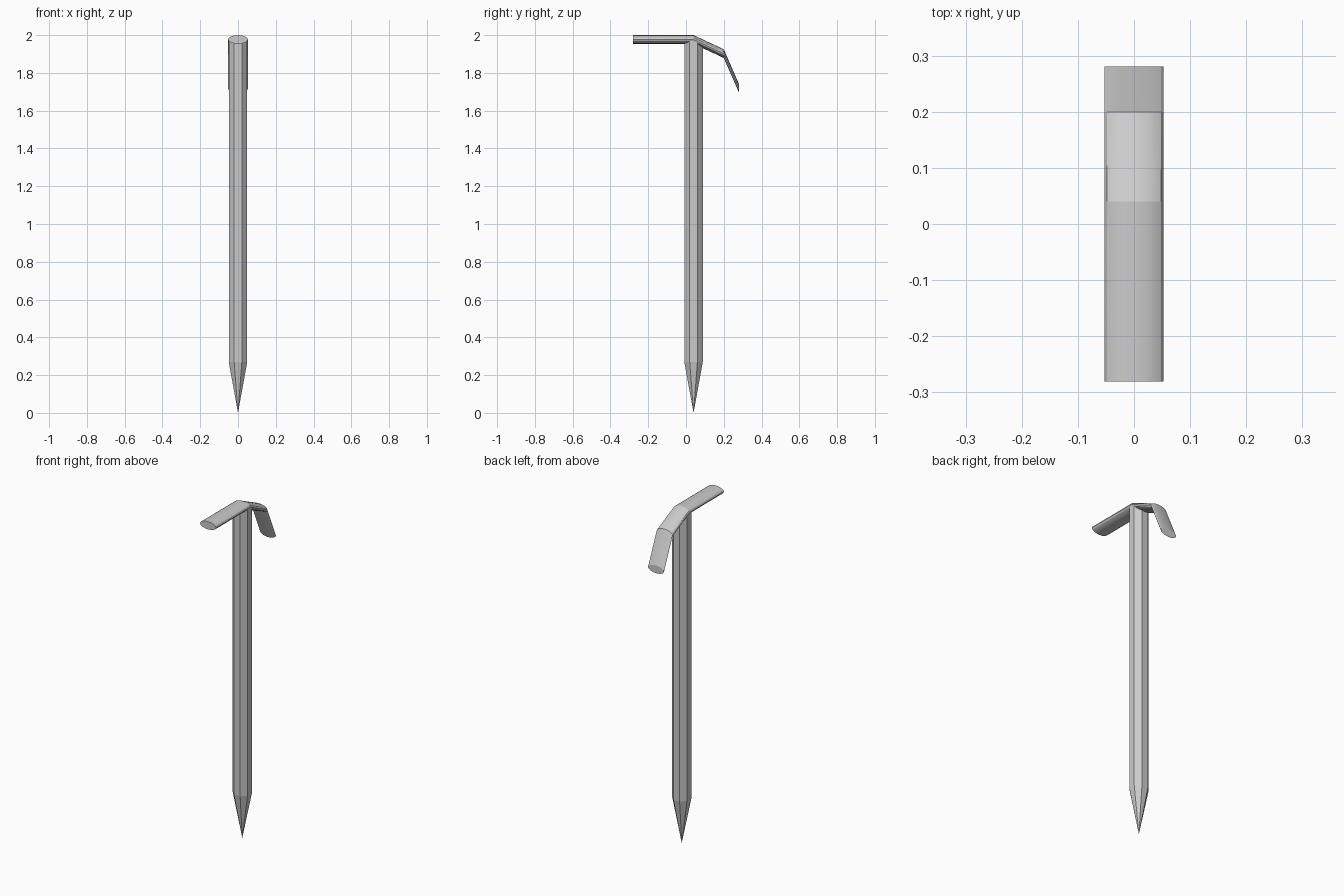
import bpy, bmesh
from math import sin, cos, pi

if "Cube" in bpy.data.objects:
    bpy.data.objects.remove(bpy.data.objects["Cube"])


def make_object(name, bm):
    bmesh.ops.recalc_face_normals(bm, faces=bm.faces)
    mesh = bpy.data.meshes.new(name)
    bm.to_mesh(mesh)
    bm.free()
    obj = bpy.data.objects.new(name, mesh)
    bpy.context.collection.objects.link(obj)
    return obj


def bridge(bm, a, b):
    n = len(a)
    for i in range(n):
        j = (i + 1) % n
        bm.faces.new((a[i], a[j], b[j], b[i]))


# Octagonal shaft with a long pointed tip
SIDES, RADIUS, CY = 8, 0.053, 0.04
bm = bmesh.new()
rings = []
for z in (0.27, 1.97):
    angles = [2 * pi * (i + 0.5) / SIDES for i in range(SIDES)]
    rings.append([bm.verts.new((RADIUS * cos(a), CY + RADIUS * sin(a), z)) for a in angles])
bridge(bm, *rings)
bm.faces.new(rings[1])
tip = bm.verts.new((0, CY, 0))
for i in range(SIDES):
    bm.faces.new((rings[0][i], rings[0][(i + 1) % SIDES], tip))
make_object("shaft", bm)

# Bent head: upright ellipse sections stepped along the y axis
PATH = [(-0.281, 1.977), (0.04, 1.977), (0.20, 1.902), (0.281, 1.717)]
SEG = 16
bm = bmesh.new()
rings = []
for y, z in PATH:
    angles = [2 * pi * i / SEG for i in range(SEG)]
    rings.append([bm.verts.new((0.0525 * cos(a), y, z + 0.023 * sin(a))) for a in angles])
for a, b in zip(rings, rings[1:]):
    bridge(bm, a, b)
bm.faces.new(rings[0])
bm.faces.new(rings[-1])
head = make_object("bent_head", bm)
bpy.context.view_layer.objects.active = head
head.select_set(True)
bpy.ops.object.shade_smooth_by_angle(angle=pi / 9)
